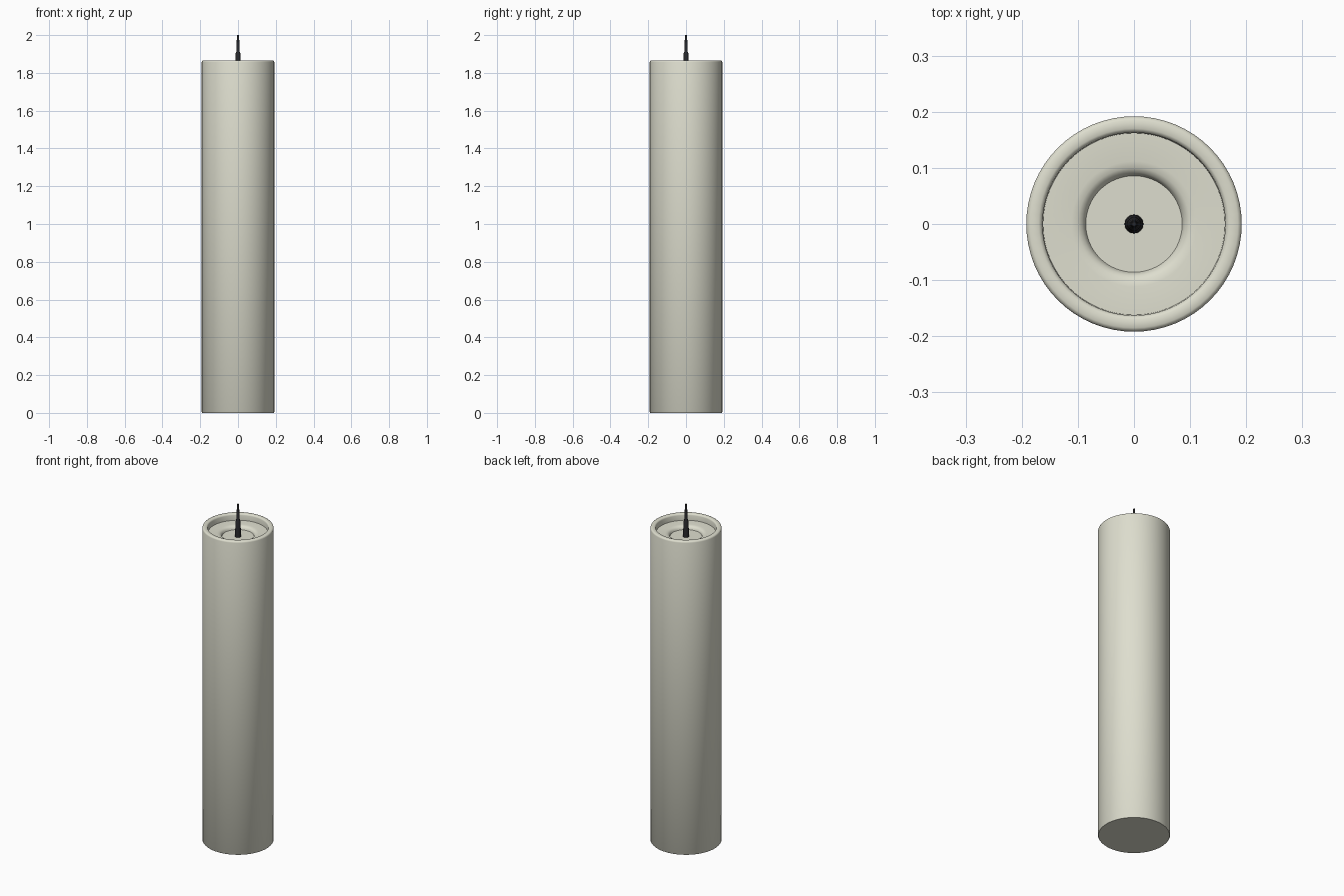
import bpy, bmesh, math

if "Cube" in bpy.data.objects:
    bpy.data.objects.remove(bpy.data.objects["Cube"])


def material(name, rgb):
    m = bpy.data.materials.new(name)
    m.diffuse_color = (*rgb, 1)
    m.use_nodes = True
    m.node_tree.nodes["Principled BSDF"].inputs["Base Color"].default_value = m.diffuse_color
    return m


def lathe(name, profile, sides, mat, angle):
    """Revolve (radius, z) points around z; zero radius closes an end."""
    bm = bmesh.new()
    verts = [bm.verts.new((r, 0, z)) for r, z in profile]
    edges = [bm.edges.new(pair) for pair in zip(verts, verts[1:])]
    bmesh.ops.spin(bm, geom=verts + edges, cent=(0, 0, 0), axis=(0, 0, 1),
                   angle=2 * math.pi, steps=sides, use_merge=False)
    bmesh.ops.remove_doubles(bm, verts=bm.verts, dist=1e-5)
    bmesh.ops.recalc_face_normals(bm, faces=bm.faces)
    mesh = bpy.data.meshes.new(name)
    bm.to_mesh(mesh)
    bm.free()
    mesh.materials.append(mat)
    obj = bpy.data.objects.new(name, mesh)
    bpy.context.collection.objects.link(obj)
    bpy.ops.object.select_all(action='DESELECT')
    obj.select_set(True)
    bpy.context.view_layer.objects.active = obj
    bpy.ops.object.shade_smooth_by_angle(angle=math.radians(angle))
    return obj


wax = material("ivory wax", (0.73, 0.73, 0.62))
char = material("charred wick", (0.02, 0.02, 0.023))

# Wax pillar: rounded rim, recessed top and a shallow melt pool
lathe("candle_body", [
    (0, 0), (0.189, 0), (0.192, 0.004), (0.192, 1.857),
    (0.190, 1.863), (0.185, 1.866), (0.170, 1.866), (0.165, 1.863),
    (0.163, 1.857), (0.162, 1.828),
    (0.112, 1.828), (0.100, 1.826), (0.092, 1.821), (0.088, 1.814),
    (0.086, 1.808), (0, 1.808)], 64, wax, 50)

# Wick: thick waxed base stepping to a slim burnt tip
lathe("wick", [
    (0, 1.800), (0.017, 1.800), (0.016, 1.840), (0.012, 1.905),
    (0.009, 1.912), (0.006, 1.990), (0.004, 2.0), (0, 2.0)], 16, char, 40)
